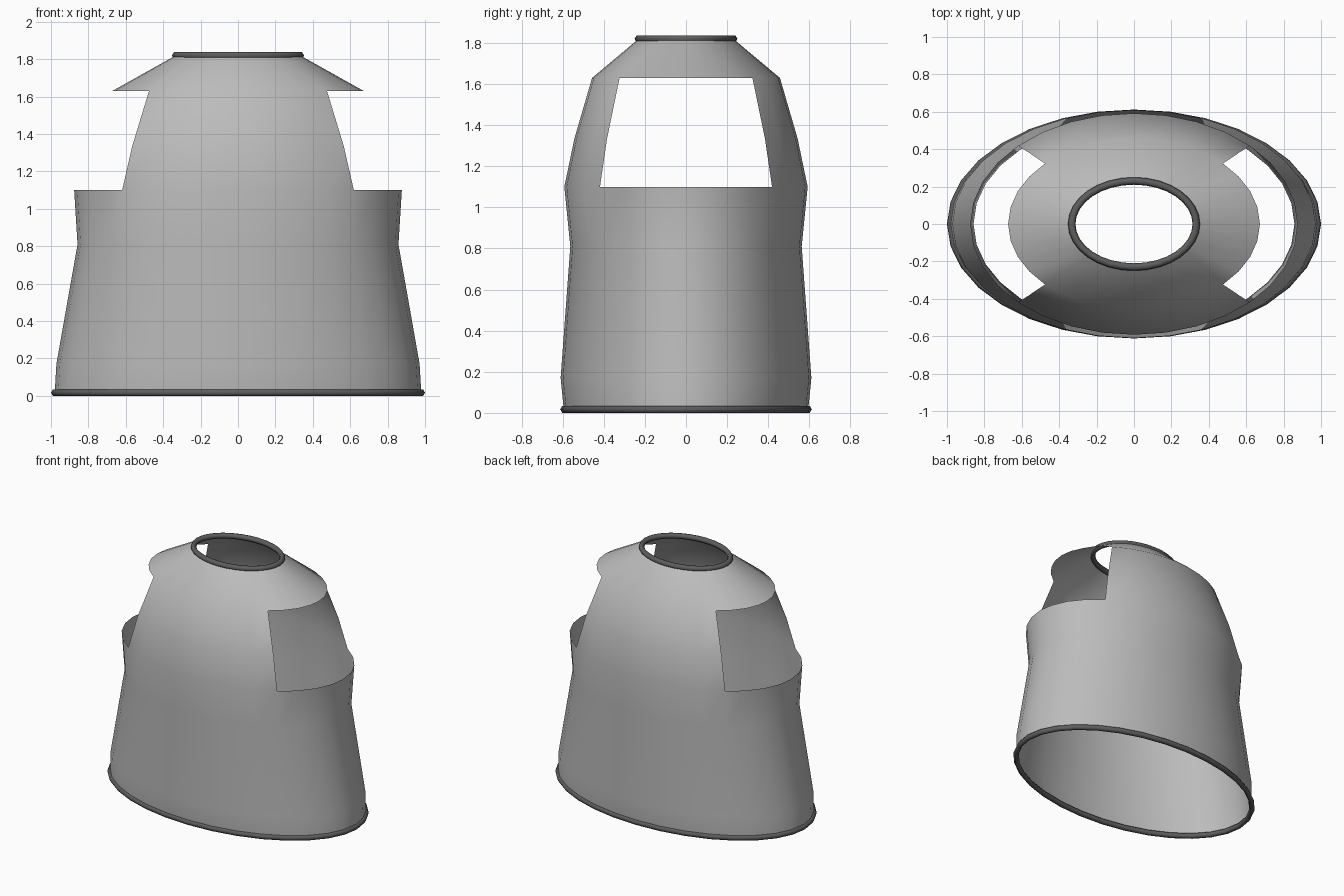
import bpy, bmesh, math

if "Cube" in bpy.data.objects:
    bpy.data.objects.remove(bpy.data.objects["Cube"])

SEG = 32


def material(name, value):
    m = bpy.data.materials.new(name)
    m.diffuse_color = (value, value, value, 1)
    m.use_nodes = True
    m.node_tree.nodes["Principled BSDF"].inputs["Base Color"].default_value = m.diffuse_color
    return m


shell_grey = material("light grey", 0.5)
trim_grey = material("dark grey", 0.11)


def finish(bm, name, mat, angle):
    mesh = bpy.data.meshes.new(name)
    bm.to_mesh(mesh)
    bm.free()
    obj = bpy.data.objects.new(name, mesh)
    bpy.context.collection.objects.link(obj)
    mesh.materials.append(mat)
    bpy.ops.object.select_all(action='DESELECT')
    obj.select_set(True)
    bpy.context.view_layer.objects.active = obj
    bpy.ops.object.shade_smooth_by_angle(angle=math.radians(angle))
    return obj


def ellipse(bm, z, rx, ry):
    steps = [2 * math.pi * i / SEG for i in range(SEG)]
    return [bm.verts.new((rx * math.cos(a), ry * math.sin(a), z)) for a in steps]


def bridge(bm, low, high, skip=lambda i: False):
    for i in range(SEG):
        j = (i + 1) % SEG
        if not skip(i):
            bm.faces.new((low[i], low[j], high[j], high[i]))


# Vest shell: stacked ellipses (z, half width, half depth), open at both ends
profile = [(0.018, 0.98, 0.595), (0.17, 0.971, 0.61), (0.81, 0.858, 0.563),
           (1.10, 0.876, 0.592), (1.335, 0.80, 0.543), (1.63, 0.673, 0.457),
           (1.82, 0.333, 0.23)]
bm = bmesh.new()
rings = [ellipse(bm, *p) for p in profile]
for k in range(len(rings) - 1):
    armhole = k in (3, 4)
    # Arm openings take the quarter turn facing each side
    bridge(bm, rings[k], rings[k + 1],
           lambda i: armhole and abs(math.cos(2 * math.pi * (i + 0.5) / SEG)) > 0.7072)
finish(bm, "vest_shell", shell_grey, 50)


# Rolled trims: six-sided tubes around the hem and the neck
def trim(name, z, rx, ry, r=0.02):
    bm = bmesh.new()
    loops = []
    for k in range(6):
        a = math.pi * k / 3
        d = r * math.cos(a)
        loops.append(ellipse(bm, z + r * math.sin(a), rx + d, ry + d))
    for k in range(6):
        bridge(bm, loops[k], loops[(k + 1) % 6])
    finish(bm, name, trim_grey, 65)


trim("hem_trim", 0.0174, 0.98, 0.592)
trim("neck_trim", 1.82, 0.333, 0.23)
